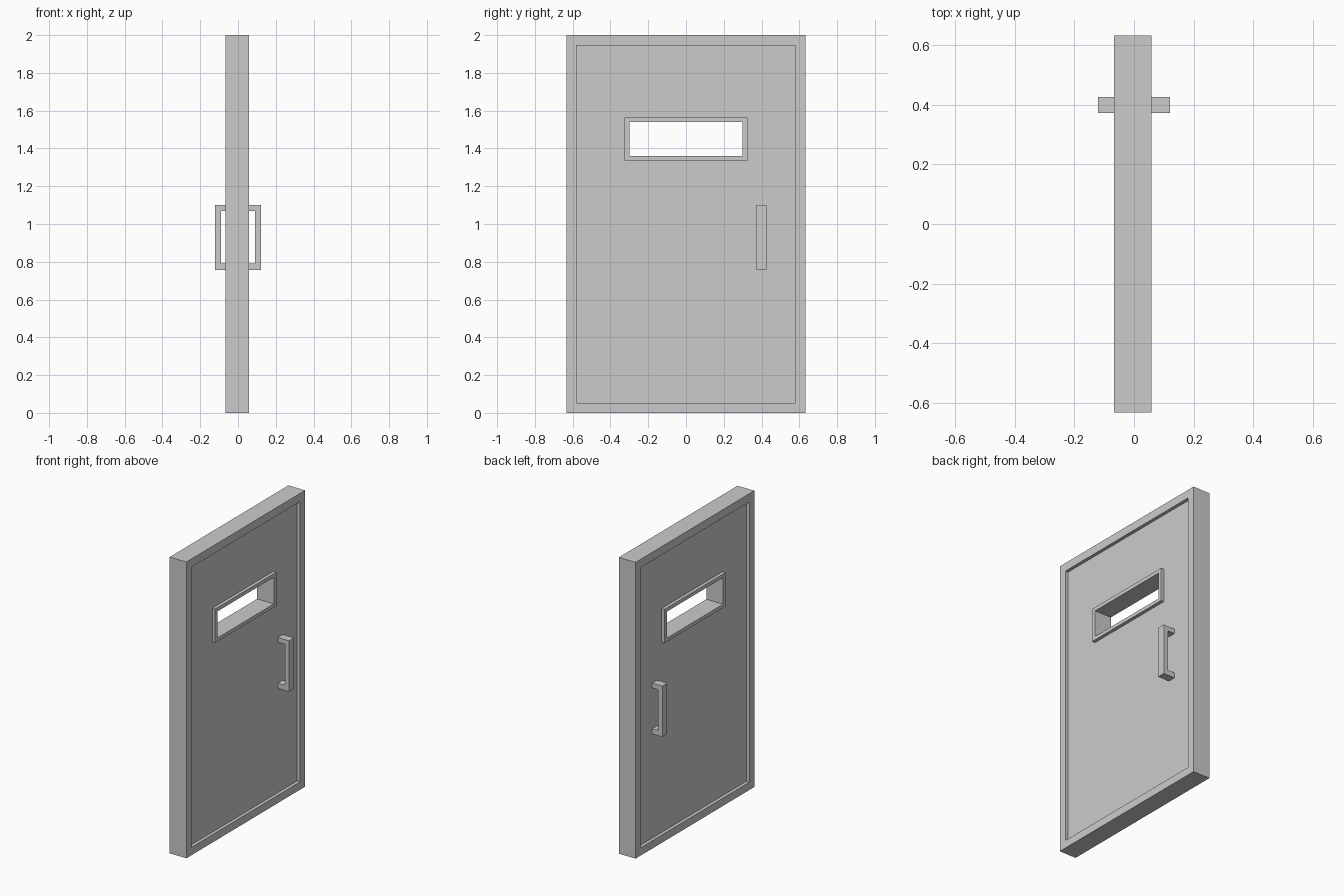
import bpy, bmesh

if "Cube" in bpy.data.objects:
    bpy.data.objects.remove(bpy.data.objects["Cube"])

FRONT, BACK = 0.058, -0.067            # outer faces of the door
PANEL_F, PANEL_B = 0.036, -0.045       # recessed panel faces


def finish(name, bm):
    bmesh.ops.recalc_face_normals(bm, faces=bm.faces)
    mesh = bpy.data.meshes.new(name)
    bm.to_mesh(mesh)
    bm.free()
    obj = bpy.data.objects.new(name, mesh)
    bpy.context.collection.objects.link(obj)
    return obj


def rect_loft(name, sections):
    """Bridge a closed ring of rectangles (half width, z low, z high), x."""
    bm = bmesh.new()
    loops = []
    for (w, lo, hi), x in sections:
        corners = [(-w, lo), (w, lo), (w, hi), (-w, hi)]
        loops.append([bm.verts.new((x, y, z)) for y, z in corners])
    for a, b in zip(loops, loops[1:] + loops[:1]):
        for i in range(4):
            j = (i + 1) % 4
            bm.faces.new((a[i], a[j], b[j], b[i]))
    return finish(name, bm)


def handle(name, root, tip):
    """C-shaped pull: side profile in x/z extruded across y."""
    grip = tip - 0.032 * (1 if tip > 0 else -1)
    profile = [(root, 0.757), (tip, 0.757), (tip, 1.10), (root, 1.10),
               (root, 1.068), (grip, 1.068), (grip, 0.792), (root, 0.792)]
    bm = bmesh.new()
    face = bm.faces.new([bm.verts.new((x, 0.373, z)) for x, z in profile])
    ext = bmesh.ops.extrude_face_region(bm, geom=[face])
    moved = [v for v in ext["geom"] if isinstance(v, bmesh.types.BMVert)]
    bmesh.ops.translate(bm, verts=moved, vec=(0, 0.053, 0))
    return finish(name, bm)


# Door leaf: raised border, recessed panel, raised window surround, opening
outer = (0.633, 0.0, 2.0)
border = (0.58, 0.053, 1.944)
surround = (0.326, 1.337, 1.565)
opening = (0.299, 1.361, 1.54)
rect_loft("door_leaf", [
    (outer, FRONT), (border, FRONT), (border, PANEL_F),
    (surround, PANEL_F), (surround, FRONT), (opening, FRONT),
    (opening, BACK), (surround, BACK), (surround, PANEL_B),
    (border, PANEL_B), (border, BACK), (outer, BACK)])

# Pull handles on both faces
handle("handle_front", PANEL_F, 0.121)
handle("handle_back", PANEL_B, -0.121)
